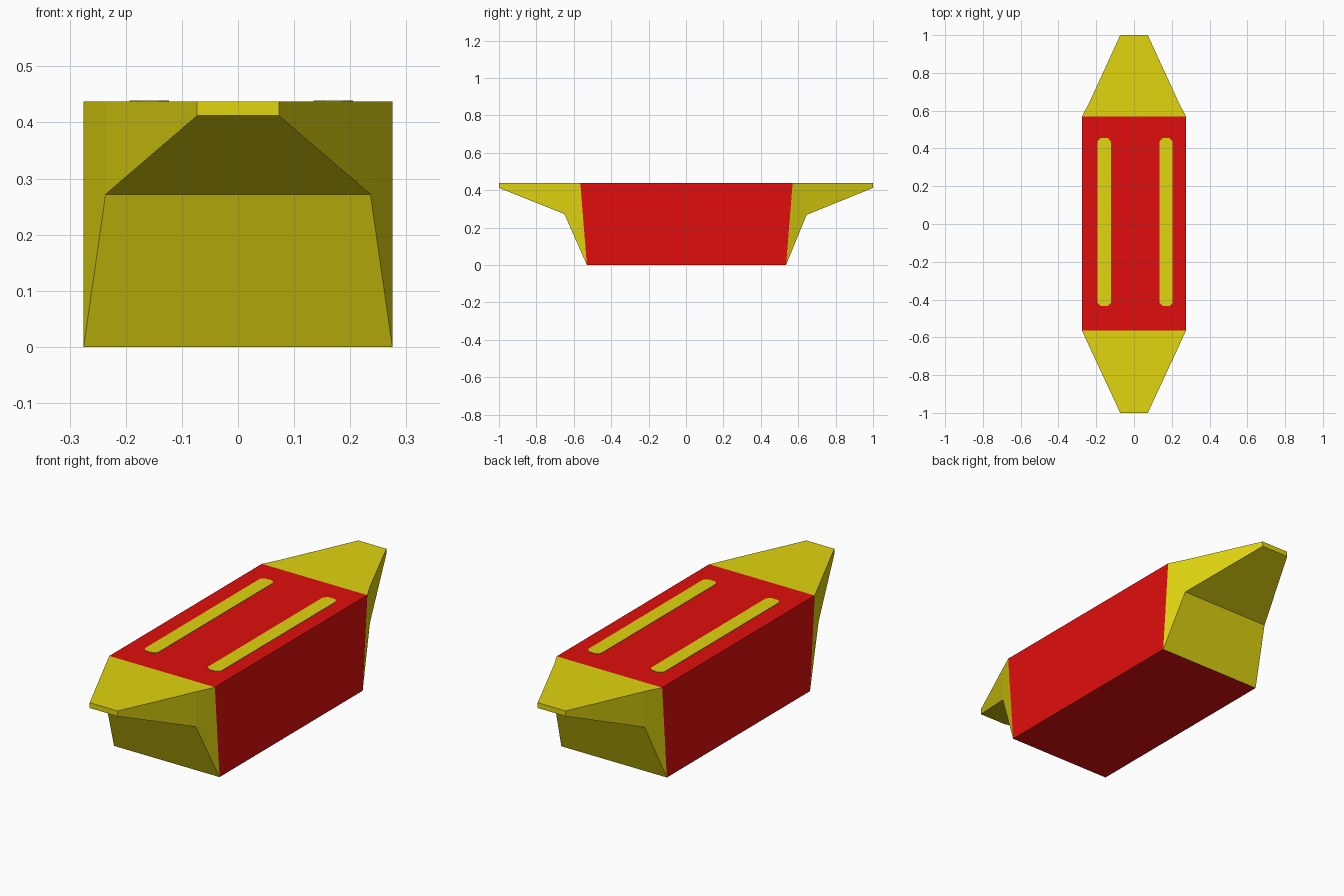
import bpy, bmesh

if "Cube" in bpy.data.objects:
    bpy.data.objects.remove(bpy.data.objects["Cube"])


def material(name, rgb):
    m = bpy.data.materials.new(name)
    m.diffuse_color = (*rgb, 1)
    m.use_nodes = True
    m.node_tree.nodes["Principled BSDF"].inputs["Base Color"].default_value = m.diffuse_color
    return m


RED = material("red", (0.75, 0.004, 0.004))
YELLOW = material("yellow", (0.75, 0.66, 0.005))
TOP = 0.437


def new_object(name, bm, mats):
    bmesh.ops.recalc_face_normals(bm, faces=bm.faces)
    mesh = bpy.data.meshes.new(name)
    bm.to_mesh(mesh)
    bm.free()
    for m in mats:
        mesh.materials.append(m)
    obj = bpy.data.objects.new(name, mesh)
    bpy.context.collection.objects.link(obj)
    return obj


# Hull: four-cornered sections from front to back
# each: half width, y at the top, y at the bottom, z of the bottom
sections = [
    (0.073, -1.0, -1.0, 0.412),
    (0.236, -0.65, -0.65, 0.272),
    (0.275, -0.565, -0.53, 0.0),
    (0.275, 0.57, 0.535, 0.0),
    (0.236, 0.645, 0.645, 0.268),
    (0.073, 1.0, 1.0, 0.412),
]
bm = bmesh.new()
rings = [[bm.verts.new(p) for p in ((-w, yt, TOP), (w, yt, TOP), (w, yb, zb), (-w, yb, zb))]
         for w, yt, yb, zb in sections]
for i in range(len(rings) - 1):
    a, b = rings[i], rings[i + 1]
    for k in range(4):
        n = (k + 1) % 4
        f = bm.faces.new((a[k], a[n], b[n], b[k]))
        f.material_index = 0 if i == 2 else 1   # red middle, yellow ends
for ring in (rings[0], rings[-1]):
    bm.faces.new(ring).material_index = 1
new_object("hull", bm, [RED, YELLOW])


# Two painted strips with clipped corners on the top
def strip(name, x0, x1, y0=-0.435, y1=0.455, c=0.017):
    bm = bmesh.new()
    pts = [(x0 + c, y0), (x1 - c, y0), (x1, y0 + c), (x1, y1 - c),
           (x1 - c, y1), (x0 + c, y1), (x0, y1 - c), (x0, y0 + c)]
    base = bm.faces.new([bm.verts.new((x, y, TOP - 0.001)) for x, y in pts])
    ext = bmesh.ops.extrude_face_region(bm, geom=[base], use_keep_orig=True)
    for v in ext["geom"]:
        if isinstance(v, bmesh.types.BMVert):
            v.co.z += 0.003
    new_object(name, bm, [YELLOW])


strip("left_strip", -0.193, -0.123)
strip("right_strip", 0.135, 0.205)
